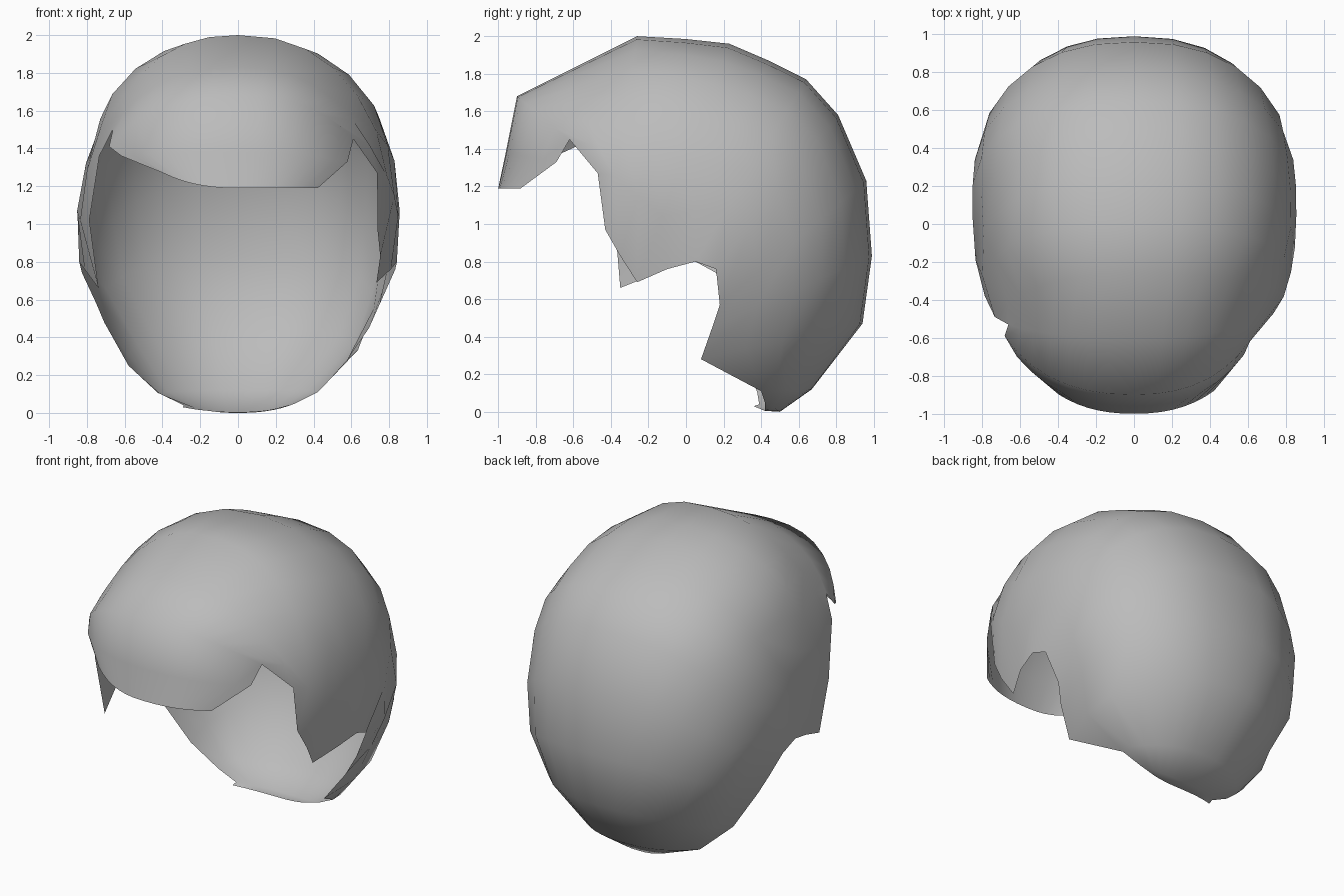
import bpy, bmesh, math
from mathutils import Vector

if "Cube" in bpy.data.objects:
    bpy.data.objects.remove(bpy.data.objects["Cube"])

# Side profile (y, z) along the centre line, fringe tip over the crown to the nape
CROWN = [(-1, 1.19), (-.96, 1.38), (-.9, 1.68), (-.6, 1.83), (-.26, 2), (0, 1.985),
         (.23, 1.96), (.44, 1.87), (.64, 1.77), (.81, 1.58), (.96, 1.23), (.99, .83),
         (.94, .47), (.67, .12), (.5, 0), (.42, .005)]
# Imagined face and neck line that closes the profile
CLOSING = [(.3, -.04), (0, .07), (-.55, .42), (-.83, .95)]
# Hairline (y, z) on each side, one point for each profile point
RIGHT = [(-.88, 1.19), (-.69, 1.33), (-.62, 1.45), (-.47, 1.27), (-.43, .97), (-.35, .83),
         (-.26, .69), (-.1, .76), (.05, .8), (.16, .76), (.18, .57), (.14, .45),
         (.08, .28), (.4, .11), (.42, .05), (.42, .02)]
LEFT = [(-.9, 1.27), (-.7, 1.36), (-.59, 1.41), (-.53, 1.5), (-.49, 1.36), (-.38, 1.02),
        (-.35, .66), (-.1, .76), (.05, .8), (.16, .74), (.2, .58), (.25, .48),
        (.33, .25), (.38, .1), (.39, .04), (.36, .03)]
CENTRE = Vector((.1, 1))
HALF_WIDTH, POWER, STEPS = .857, 2.35, 7


def cross(a, b):
    return a.x * b.y - a.y * b.x


def smoothstep(t):
    t = max(0, min(1, t))
    return t * t * (3 - 2 * t)


def bump(p, y, z, size):
    return math.exp(-((p - Vector((y, z))).length / size) ** 2)


def half_width(p, side):
    """Half width of the rounded head volume at a side-view point."""
    d = p - CENTRE
    loop = [Vector(q) for q in CROWN + CLOSING]
    r = 0
    for a, b in zip(loop, loop[1:] + loop[:1]):
        e = b - a
        den = cross(d, e)
        if abs(den) < 1e-9:
            continue
        t = cross(a - CENTRE, e) / den
        u = cross(a - CENTRE, d) / den
        if t > 0 and -1e-6 <= u <= 1 + 1e-6:
            r = max(r, 1 / t)
    x = HALF_WIDTH * max(0, 1 - r ** POWER) ** (1 / POWER)
    # Narrower towards the nape, and at the right of the fringe
    x *= 1 - .085 * smoothstep((.85 - p.y) / .35) * (1 - .5 * smoothstep((p.x - .35) / .3))
    if side > 0:
        x *= 1 - .08 * smoothstep((-.35 - p.x) / .28)
    else:
        # Left side: flatter temple, shallow parting, flared sideburn
        x *= 1 - .03 * bump(p, 0, 1.55, .35)
        x -= min(groove(p), x * .5)
        x += .07 * bump(p, -.35, .66, .15)
    return x


def groove(p):
    """Shallow parting behind the left notch."""
    a, b = Vector((-.45, 1.48)), Vector((.05, 1.35))
    t = max(0, min(1, (p - a).dot(b - a) / (b - a).length_squared))
    return .025 * math.exp(-((p - a.lerp(b, t)).length / .12) ** 2)


# Hair shell: ribs that run from the centre line down to the hairline
bm = bmesh.new()
rows = []
for top, right, left in zip(CROWN, RIGHT, LEFT):
    top = Vector(top)
    row = [bm.verts.new((0, top.x, top.y))]
    for side, edge in ((1, right), (-1, left)):
        rib = []
        for k in range(1, STEPS + 1):
            p = top.lerp(Vector(edge), (k / STEPS) ** 2.1)
            rib.append(bm.verts.new((side * half_width(p, side), p.x, p.y)))
        row = row + rib if side > 0 else rib[::-1] + row
    rows.append(row)
for a, b in zip(rows, rows[1:]):
    for i in range(len(a) - 1):
        bm.faces.new((a[i], a[i + 1], b[i + 1], b[i]))
for f in bm.faces:
    f.smooth = True
bmesh.ops.recalc_face_normals(bm, faces=bm.faces)
bm.normal_update()
if max(bm.faces, key=lambda f: f.calc_center_median().z).normal.z < 0:
    bmesh.ops.reverse_faces(bm, faces=bm.faces)

mesh = bpy.data.meshes.new("hair_shell")
bm.to_mesh(mesh)
bm.free()
hair = bpy.data.objects.new("hair_shell", mesh)
bpy.context.collection.objects.link(hair)

grey = bpy.data.materials.new("plain_grey")
grey.diffuse_color = (.5, .5, .5, 1)
grey.use_nodes = True
grey.node_tree.nodes["Principled BSDF"].inputs["Base Color"].default_value = grey.diffuse_color
mesh.materials.append(grey)
